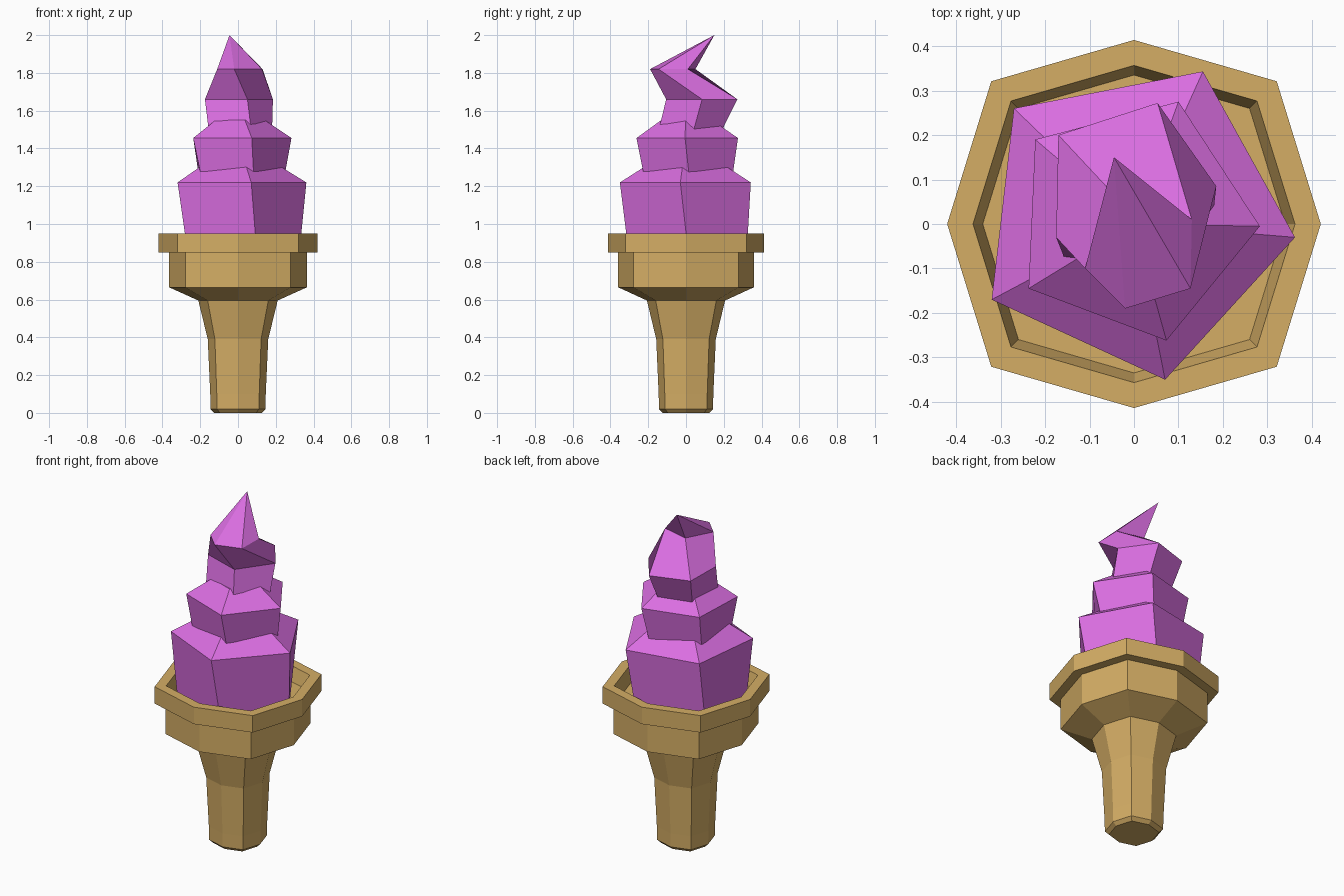
import bpy, bmesh, math

if "Cube" in bpy.data.objects:
    bpy.data.objects.remove(bpy.data.objects["Cube"])


def material(name, colour):
    m = bpy.data.materials.new(name)
    m.diffuse_color = (*colour, 1)
    m.use_nodes = True
    m.node_tree.nodes["Principled BSDF"].inputs["Base Color"].default_value = m.diffuse_color
    return m


wafer = material("wafer tan", (0.66, 0.42, 0.13))
cream = material("berry purple", (0.70, 0.155, 0.75))


def loft(name, rings, mat):
    """Skin a stack of equal-length rings and cap both ends; a one-point ring makes a tip."""
    bm = bmesh.new()
    loops = [[bm.verts.new(p) for p in ring] for ring in rings]
    for a, b in zip(loops, loops[1:]):
        n = len(a)
        for i in range(n):
            j = (i + 1) % n
            if len(b) == 1:
                bm.faces.new((a[i], a[j], b[0]))
            else:
                bm.faces.new((a[i], a[j], b[j], b[i]))
    bm.faces.new(loops[0][::-1])
    if len(loops[-1]) > 2:
        bm.faces.new(loops[-1])
    bmesh.ops.recalc_face_normals(bm, faces=bm.faces)
    me = bpy.data.meshes.new(name)
    bm.to_mesh(me)
    bm.free()
    me.materials.append(mat)
    ob = bpy.data.objects.new(name, me)
    bpy.context.collection.objects.link(ob)
    return ob


def octagon(r, z):
    """Eight-sided ring, slightly full at the diagonals."""
    d = 0.764 * r
    y = 0.985 * r
    return [(r, 0, z), (d, d, z), (0, y, z), (-d, d, z),
            (-r, 0, z), (-d, -d, z), (0, -y, z), (d, -d, z)]


def swirl(points, scale, turn, z):
    """Scaled and turned copy of a flat outline at height z."""
    c, s = math.cos(math.radians(turn)) * scale, math.sin(math.radians(turn)) * scale
    return [(c * x - s * y, s * x + c * y, z) for x, y in points]


# Wafer cone: stem, flared cup, rim and recessed floor
profile = [(0.125, 0), (0.145, 0.02), (0.147, 0.1), (0.16, 0.39), (0.21, 0.595),
           (0.365, 0.665), (0.365, 0.85), (0.42, 0.85), (0.42, 0.95),
           (0.362, 0.95), (0.34, 0.87)]
loft("wafer_cone", [octagon(r, z) for r, z in profile], wafer)

# Lower and middle cream tiers: five-sided, widening upward, then sloping in
lower = [(0.07, -0.35), (0.362, -0.03), (0.155, 0.343), (-0.27, 0.26), (-0.32, -0.17)]
middle = [(0.073, -0.262), (0.283, -0.005), (0.10, 0.275), (-0.222, 0.19), (-0.237, -0.145)]
loft("lower_cream_tier", [swirl(lower, 0.90, 6.5, 0.865), swirl(lower, 1, 0, 1.22),
                          swirl(lower, 0.55, 0, 1.32)], cream)
loft("middle_cream_tier", [swirl(middle, 0.87, 5, 1.25), swirl(middle, 1, 0, 1.455),
                           swirl(middle, 0.5, 0, 1.55)], cream)

# Upper tier leans back, then forward, and ends in a backward-curling tip
upper_base = [(0.07, -0.145), (0.18, 0.04), (0.05, 0.19), (-0.14, 0.14), (-0.155, -0.08)]
upper = [(0.05, -0.105), (0.185, 0.085), (0.053, 0.272), (-0.17, 0.20), (-0.175, -0.03)]
neck = [(-0.02, -0.19), (0.127, -0.145), (0.13, 0.01), (-0.03, 0.05), (-0.11, -0.10)]
loft("upper_cream_curl", [swirl(upper_base, 1, 0, 1.495), swirl(upper, 1, 0, 1.66),
                          swirl(neck, 1, 0, 1.82), [(-0.045, 0.15, 2.0)]], cream)
